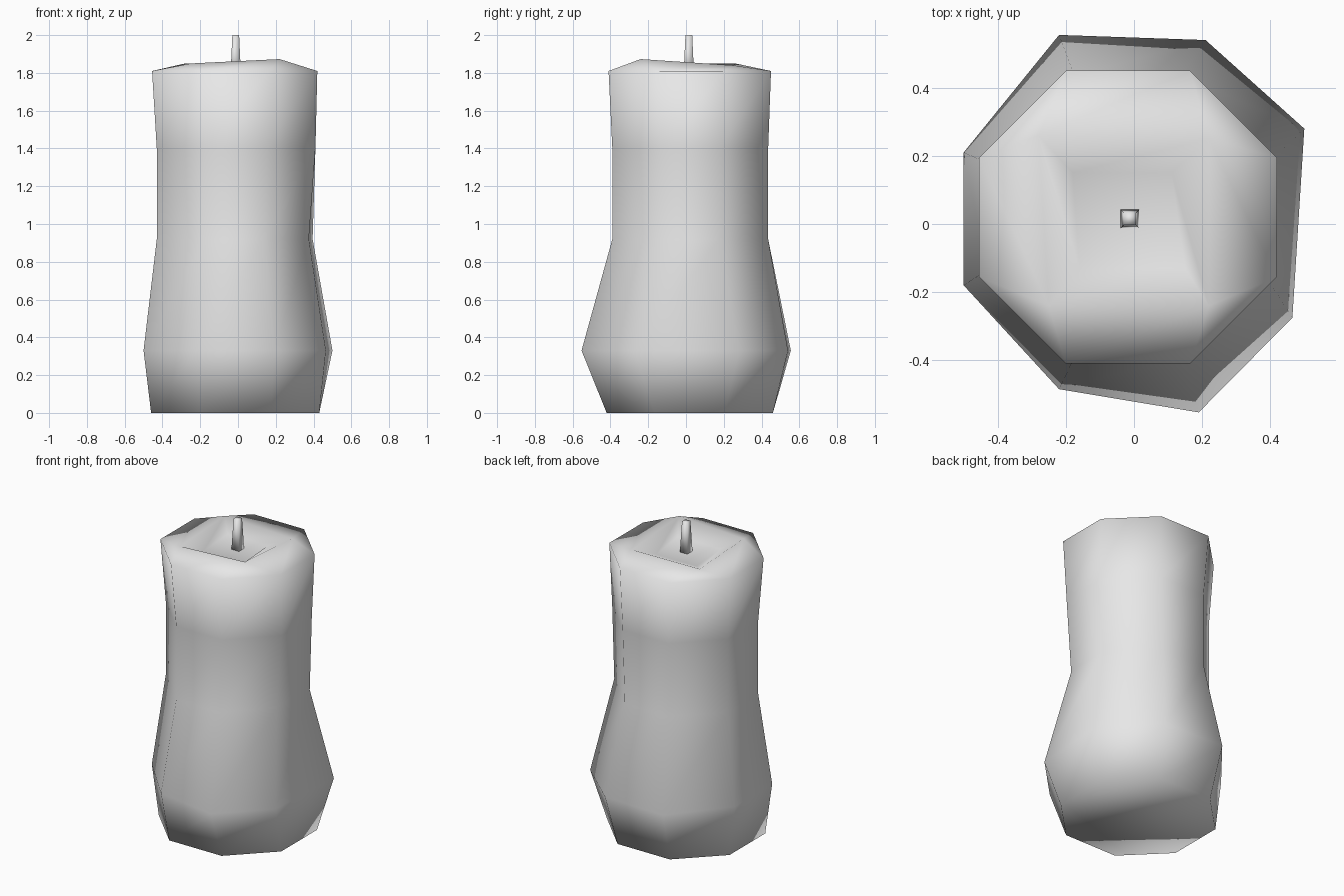
import bpy
import bmesh

cube = bpy.data.objects.get("Cube")
if cube:
    bpy.data.objects.remove(cube)

# One plain wax grey for everything
grey = bpy.data.materials.new("wax_grey")
grey.use_nodes = True
colour = (0.8, 0.8, 0.8, 1)
grey.diffuse_color = colour
grey.node_tree.nodes["Principled BSDF"].inputs["Base Color"].default_value = colour


def finish(name, bm):
    """Turn a bmesh into a smooth shaded object."""
    bmesh.ops.recalc_face_normals(bm, faces=bm.faces)
    for face in bm.faces:
        face.smooth = True
    mesh = bpy.data.meshes.new(name)
    bm.to_mesh(mesh)
    bm.free()
    mesh.materials.append(grey)
    obj = bpy.data.objects.new(name, mesh)
    bpy.context.scene.collection.objects.link(obj)
    return obj


def octagon(x0, x1, y0, y1, cut=0.255):
    """Box outline with cut corners, counter-clockwise from the front edge."""
    return [(x0 + cut, y0), (x1 - cut, y0), (x1, y0 + cut), (x1, y1 - cut),
            (x1 - cut, y1), (x0 + cut, y1), (x0, y1 - cut), (x0, y0 + cut)]


def square(cx, cy, half):
    return [(cx - half, cy - half), (cx + half, cy - half),
            (cx + half, cy + half), (cx - half, cy + half)]


def ring(bm, points, z):
    return [bm.verts.new((x, y, z)) for x, y in points]


def bridge(bm, low, high):
    n = len(low)
    for i in range(n):
        j = (i + 1) % n
        bm.faces.new((low[i], low[j], high[j], high[i]))


# Candle body: a lopsided bulge near the foot, a waist and a flared rim
bulge = [(-0.22, -0.485), (0.19, -0.553), (0.465, -0.275), (0.5, 0.28),
         (0.21, 0.54), (-0.22, 0.555), (-0.5, 0.21), (-0.5, -0.18)]
waist = octagon(-0.43, 0.395, -0.39, 0.435)
waist[2] = (0.375, waist[2][1])
sections = [
    (octagon(-0.46, 0.43, -0.42, 0.46), 0.0),
    (bulge, 0.33),
    (waist, 0.92),
    (octagon(-0.43, 0.41, -0.39, 0.435), 1.4),
    (octagon(-0.455, 0.42, -0.41, 0.45), 1.81),
]
bm = bmesh.new()
rings = [ring(bm, points, z) for points, z in sections]
for low, high in zip(rings, rings[1:]):
    bridge(bm, low, high)
bm.faces.new(list(reversed(rings[0])))

# Raised lip with four corners, joined to the eight-sided rim
rim = rings[-1]
lip = [bm.verts.new(p) for p in ((-0.25, -0.24, 1.85), (0.22, -0.24, 1.873),
                                 (0.22, 0.25, 1.84), (-0.28, 0.26, 1.85))]
for i in range(4):
    j = (i + 1) % 4
    bm.faces.new((rim[2 * i], rim[2 * i + 1], lip[j], lip[i]))
    bm.faces.new((rim[2 * i + 1], rim[(2 * i + 2) % 8], lip[j]))

# Melted pool inside the lip
pool = ring(bm, [(-0.16, -0.13), (0.15, -0.13), (0.11, 0.15), (-0.18, 0.15)], 1.8)
bridge(bm, lip, pool)
bm.faces.new(pool)
finish("candle_body", bm)

# Tapered wick
bm = bmesh.new()
wick_low = ring(bm, square(-0.012, 0.015, 0.028), 1.78)
wick_high = ring(bm, square(-0.012, 0.015, 0.018), 2.0)
bridge(bm, wick_low, wick_high)
bm.faces.new(wick_high)
bm.faces.new(list(reversed(wick_low)))
finish("wick", bm)
